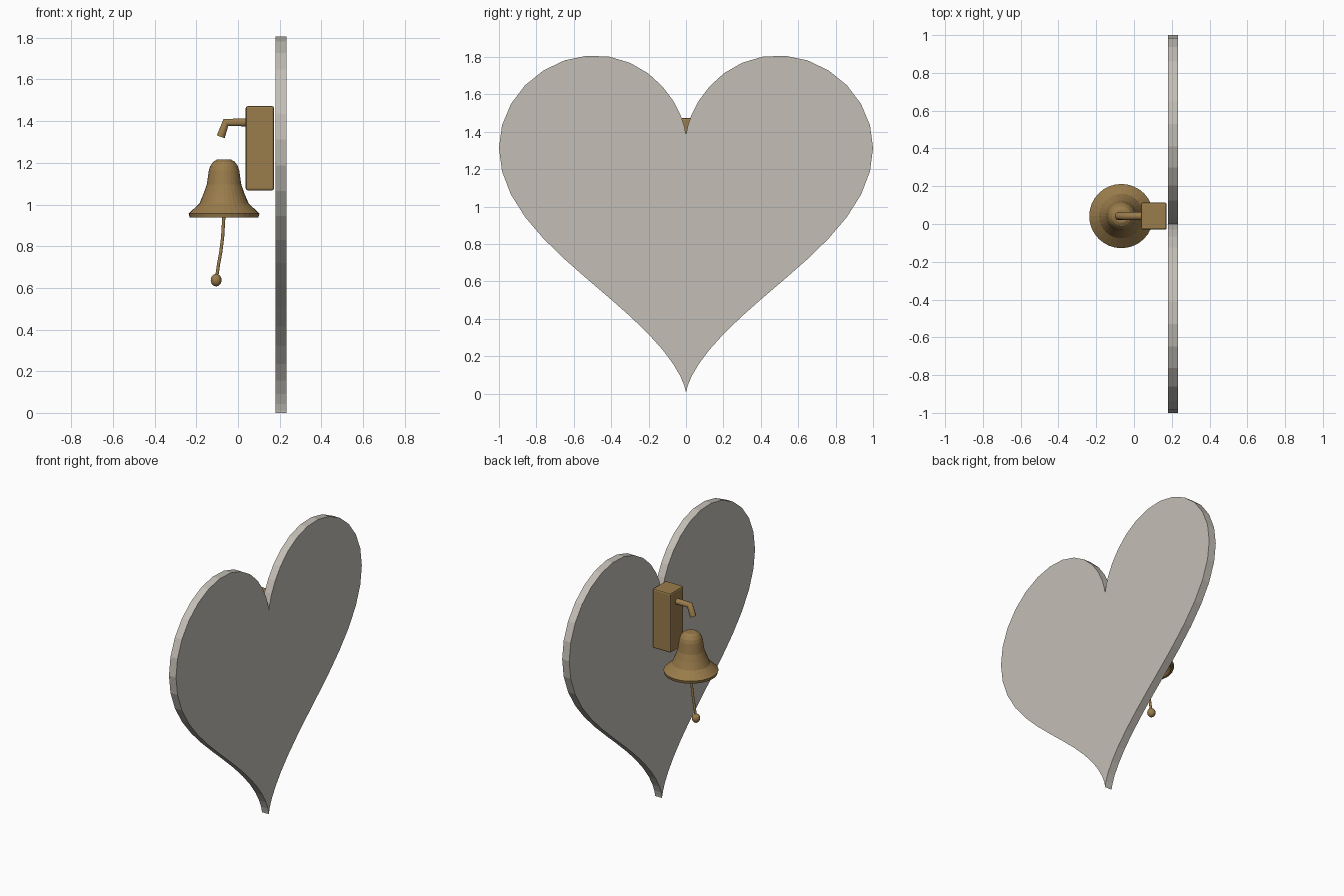
import bpy, bmesh
from math import sin, cos, tau, radians

cube = bpy.data.objects.get("Cube")
if cube:
    bpy.data.objects.remove(cube, do_unlink=True)


def material(name, rgb):
    m = bpy.data.materials.new(name)
    m.use_nodes = True
    m.diffuse_color = (*rgb, 1)
    m.node_tree.nodes["Principled BSDF"].inputs["Base Color"].default_value = (*rgb, 1)
    return m


stone = material("warm grey", (0.55, 0.52, 0.47))
brass = material("aged brass", (0.32, 0.20, 0.07))
BELL_X, BELL_Y = -0.067, 0.042


def finish(name, bm, mat):
    bmesh.ops.recalc_face_normals(bm, faces=bm.faces)
    mesh = bpy.data.meshes.new(name)
    bm.to_mesh(mesh)
    bm.free()
    mesh.materials.append(mat)
    obj = bpy.data.objects.new(name, mesh)
    bpy.context.collection.objects.link(obj)
    return obj


def tube(name, points, radius):
    """Round capped rod along a path in the x-z plane of the bell."""
    curve = bpy.data.curves.new(name, "CURVE")
    curve.dimensions = "3D"
    curve.bevel_depth = radius
    curve.bevel_resolution = 3
    curve.use_fill_caps = True
    spline = curve.splines.new("POLY")
    spline.points.add(len(points) - 1)
    for p, (x, z) in zip(spline.points, points):
        p.co = (x, BELL_Y, z, 1)
    curve.materials.append(brass)
    obj = bpy.data.objects.new(name, curve)
    bpy.context.collection.objects.link(obj)


# Heart slab: parametric outline extruded along x
bm = bmesh.new()
STEPS = 60
outline = []
for i in range(STEPS):
    t = tau * i / STEPS
    h = 13 * cos(t) - 5 * cos(2 * t) - 2 * cos(3 * t) - cos(4 * t)
    outline.append(bm.verts.new((0.18, sin(t) ** 3, (h + 17) / 16)))
face = bm.faces.new(outline)
result = bmesh.ops.extrude_face_region(bm, geom=[face])
moved = [v for v in result["geom"] if isinstance(v, bmesh.types.BMVert)]
bmesh.ops.translate(bm, verts=moved, vec=(0.053, 0, 0))
# the extrusion keeps its starting face, which becomes the near side
if not face.is_valid:
    bm.faces.new(outline)
finish("heart_panel", bm, stone)

# Mounting block
bm = bmesh.new()
bmesh.ops.create_cube(bm, size=1)
bmesh.ops.scale(bm, verts=bm.verts, vec=(0.136, 0.144, 0.405))
bmesh.ops.translate(bm, verts=bm.verts, vec=(0.105, BELL_Y, 1.27))
block = finish("mounting_block", bm, brass)
bevel = block.modifiers.new("soft_edges", "BEVEL")
bevel.width = 0.01
bevel.segments = 2

# Bent arm and clapper cord
tube("bracket_arm", [(0.06, 1.394), (-0.058, 1.394), (-0.083, 1.325)], 0.021)
tube("clapper_cord", [(-0.067, 1.18), (-0.068, 0.94), (-0.074, 0.84),
                      (-0.083, 0.77), (-0.094, 0.71), (-0.104, 0.64)], 0.008)

# Bell: hollow turned profile, outside from crown to rim, then back up inside
profile = [(0, 1.216), (0.035, 1.215), (0.052, 1.205), (0.066, 1.185), (0.073, 1.163),
           (0.083, 1.095), (0.099, 1.05), (0.118, 1.005), (0.145, 0.98), (0.17, 0.957),
           (0.165, 0.938), (0.15, 0.938), (0.105, 0.99), (0.072, 1.08),
           (0.058, 1.16), (0, 1.19)]
bm = bmesh.new()
verts = [bm.verts.new((BELL_X + r, BELL_Y, z)) for r, z in profile]
edges = [bm.edges.new(pair) for pair in zip(verts, verts[1:])]
bmesh.ops.spin(bm, geom=verts + edges, cent=(BELL_X, BELL_Y, 0), axis=(0, 0, 1),
               angle=tau, steps=32, use_merge=True)
bmesh.ops.remove_doubles(bm, verts=bm.verts, dist=0.0005)
finish("bell", bm, brass)

# Clapper knob
bm = bmesh.new()
bmesh.ops.create_uvsphere(bm, u_segments=16, v_segments=10, radius=0.026)
bmesh.ops.scale(bm, verts=bm.verts, vec=(1, 1, 1.15))
bmesh.ops.translate(bm, verts=bm.verts, vec=(-0.105, BELL_Y, 0.637))
knob = finish("clapper_knob", bm, brass)

# Smooth the small rounded parts only
for o in bpy.context.selected_objects:
    o.select_set(False)
knob.select_set(True)
bpy.context.view_layer.objects.active = knob
bpy.ops.object.shade_smooth_by_angle(angle=radians(40))
